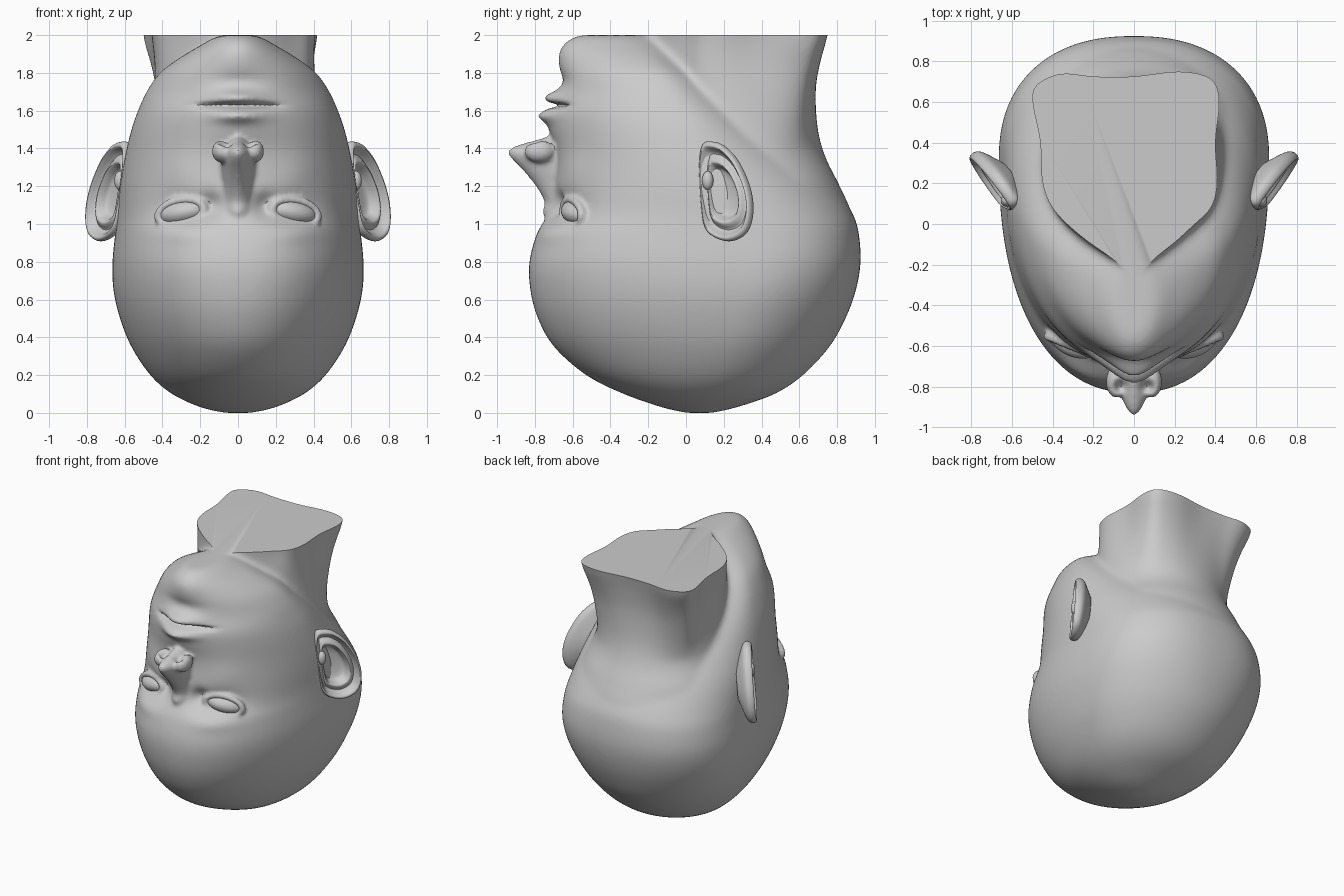
import bpy, bmesh
from math import sin, cos, pi, exp, copysign, hypot, radians
from mathutils import Matrix, Vector

cube = bpy.data.objects.get("Cube")
if cube:
    bpy.data.objects.remove(cube)

clay = bpy.data.materials.new("grey_clay")
clay.use_nodes = True
clay.diffuse_color = (0.6, 0.6, 0.6, 1)
shader = next(n for n in clay.node_tree.nodes if n.type == 'BSDF_PRINCIPLED')
shader.inputs["Base Color"].default_value = clay.diffuse_color


def spline(points, steps, closed=False):
    """Smooth curve through tuples of any length."""
    count, out = len(points), []
    for i in range(count if closed else count - 1):
        near = [points[(i + k) % count if closed else min(max(i + k, 0), count - 1)]
                for k in (-1, 0, 1, 2)]
        for j in range(steps):
            t = j / steps
            out.append(tuple(b + 0.5 * t * (c - a + t * (2*a - 5*b + 4*c - d + t * (3*b - a - 3*c + d)))
                             for a, b, c, d in zip(*near)))
    return out if closed else out + [tuple(points[-1])]


def loft(bm, rings, closed=False):
    """Skin a stack of rings; cap the ends unless it closes on itself."""
    loops = [[bm.verts.new(p) for p in ring] for ring in rings]
    size, faces = len(loops[0]), []
    pairs = list(zip(loops, loops[1:])) + ([(loops[-1], loops[0])] if closed else [])
    for low, high in pairs:
        for i in range(size):
            j = (i + 1) % size
            faces.append(bm.faces.new((low[i], low[j], high[j], high[i])))
    if not closed:
        faces += [bm.faces.new(loops[0]), bm.faces.new(loops[-1])]
    bmesh.ops.recalc_face_normals(bm, faces=faces)


def section(z, front, back, width, middle, power, sides=72):
    """Horizontal egg-shaped cross-section."""
    ring = []
    for i in range(sides):
        s, c = sin(2 * pi * i / sides), cos(2 * pi * i / sides)
        depth = back - middle if c > 0 else middle - front
        ring.append((width * copysign(abs(s) ** (2 / power), s),
                     middle + depth * copysign(abs(c) ** (2 / power), c), z))
    return ring


def ball(bm, matrix):
    bmesh.ops.create_uvsphere(bm, u_segments=40, v_segments=24, radius=1, matrix=matrix)


def make_object(name, bm):
    mesh = bpy.data.meshes.new(name)
    bm.to_mesh(mesh)
    bm.free()
    obj = bpy.data.objects.new(name, mesh)
    bpy.context.collection.objects.link(obj)
    return obj


def fuse(obj, voxel, smoothing):
    """Merge overlapping volumes into one skin and soften it."""
    remesh = obj.modifiers.new("fuse", 'REMESH')
    remesh.mode, remesh.voxel_size = 'VOXEL', voxel
    soften = obj.modifiers.new("soften", 'SMOOTH')
    soften.factor, soften.iterations = 0.5, smoothing
    graph = bpy.context.evaluated_depsgraph_get()
    mesh = bpy.data.meshes.new_from_object(obj.evaluated_get(graph))
    obj.modifiers.clear()
    obj.data = mesh


def finish(obj):
    obj.data.materials.clear()
    obj.data.materials.append(clay)
    bpy.ops.object.select_all(action='DESELECT')
    obj.select_set(True)
    bpy.context.view_layer.objects.active = obj
    bpy.ops.object.shade_smooth_by_angle(angle=radians(45))


# Skull and jaw: height, front, back, half width, widest point, roundness
skull_rows = [
    (0, 0, .14, .07, .07, 2), (.03, -.13, .27, .2, .08, 2), (.1, -.33, .47, .35, .12, 2),
    (.2, -.53, .62, .465, .17, 2), (.35, -.7, .76, .565, .22, 2), (.5, -.785, .845, .625, .26, 2.1),
    (.65, -.825, .9, .66, .3, 2.2), (.8, -.83, .925, .665, .32, 2.3), (.95, -.79, .915, .65, .3, 2.3),
    (1.05, -.735, .885, .64, .25, 2.2), (1.2, -.7, .79, .625, .15, 2.1), (1.35, -.69, .65, .6, .06, 2),
    (1.5, -.7, .46, .565, 0, 2), (1.6, -.7, .34, .53, -.04, 2), (1.7, -.67, .23, .485, -.09, 1.9),
    (1.8, -.665, .1, .415, -.14, 1.9), (1.88, -.665, 0, .31, -.22, 1.9), (1.94, -.65, -.08, .21, -.28, 2),
    (1.98, -.61, -.13, .14, -.35, 2), (2, -.56, -.17, .09, -.38, 2)]
bm = bmesh.new()
loft(bm, [section(*row) for row in spline(skull_rows, 4)])

# Neck: uneven cut outline that rounds off towards the skull
neck_rim = [(0, -.2), (.15, -.13), (.3, 0), (.38, .08), (.41, .2), (.4, .4), (.42, .6), (.38, .71),
            (.22, .745), (0, .72), (-.2, .72), (-.36, .735), (-.48, .68), (-.5, .6), (-.46, .4),
            (-.45, .2), (-.38, .05), (-.18, -.12)]
neck_rows = [(.9, .1, .8, .4), (1.05, 0, .87, .5), (1.2, -.05, .815, .52), (1.35, -.1, .74, .47),
             (1.5, -.15, .7, .45), (1.7, -.18, .69, .44), (1.85, -.2, .705, .44),
             (2, -.2, .735, .455), (2.1, -.2, .76, .47)]
rim = [(x / .455, (y - .265) / .465) for x, y in spline(neck_rim, 4, True)]
neck_rings = []
for z, front, back, width in spline(neck_rows, 4):
    blend = min(max((z - 1.4) / .55, 0), 1)
    ring = []
    for x, y in rim:
        k = blend + (1 - blend) / hypot(x, y)
        ring.append((x * k * width, (front + back) / 2 + y * k * (back - front) / 2, z))
    neck_rings.append(ring)
loft(bm, neck_rings)
head = make_object("head", bm)
fuse(head, .016, 16)

# Sculpted face forms: x, z, spread x, spread z, push forward
dabs = [(0, 1.53, .17, .09, .03), (0, 1.575, .13, .035, .06), (0, 1.67, .12, .035, .07),
        (0, 1.76, .16, .04, -.015), (0, 1.89, .13, .08, .012)]
for side in (-1, 1):
    dabs += [(side * .27, 1.08, .13, .08, -.05), (side * .14, 1.1, .06, .06, -.05),
             (side * .3, .95, .14, .05, .015), (side * .33, 1.28, .12, .1, .012)]
for v in head.data.vertices:
    x, y, z = v.co
    if y < -.3:
        v.co.y -= sum(push * exp(-((x - cx) / sx) ** 2 - ((z - cz) / sz) ** 2)
                      for cx, cz, sx, sz, push in dabs)

# Nose: height, ridge position, half width
nose_rows = [(.98, -.73, .05), (1.06, -.757, .075), (1.12, -.75, .075), (1.2, -.795, .08),
             (1.28, -.86, .09), (1.35, -.928, .095), (1.385, -.94, .09), (1.41, -.91, .07),
             (1.435, -.83, .05), (1.46, -.74, .035)]
bm = bmesh.new()
bm.from_mesh(head.data)
loft(bm, [section(z, ridge, -.5, width, -.66, 1.7) for z, ridge, width in spline(nose_rows, 4)])


def eye_frame(side):
    return (Matrix.Translation((side * .285, -.56, 1.06))
            @ Matrix.Rotation(side * radians(22), 4, 'Z')
            @ Matrix.Rotation(side * .18, 4, 'Y'))


# Nose wings and eyelids
for side in (-1, 1):
    ball(bm, Matrix.Translation((side * .088, -.775, 1.385)) @ Matrix.Diagonal((.05, .08, .06, 1)))
    lid = []
    for i in range(40):
        t = 2 * pi * i / 40
        out = Vector((cos(t), 0, sin(t)))
        centre = Vector((.132 * cos(t), -.045, .066 * sin(t)))
        lid.append([eye_frame(side) @ (centre + .023 * (cos(a) * out + sin(a) * Vector((0, -1, 0))))
                    for a in (2 * pi * k / 10 for k in range(10))])
    loft(bm, lid, closed=True)
bm.to_mesh(head.data)
bm.free()
fuse(head, .013, 4)

# Mouth crease and nostrils
for v in head.data.vertices:
    x, y, z = v.co
    if y < -.5:
        v.co.y += .05 * exp(-(x / .21) ** 4 - ((z - 1.628) / .014) ** 2)
        if z > 1.38:
            away = (Vector((abs(x), y, z)) - Vector((.068, -.8, 1.435))).length
            v.co.z -= .05 * exp(-(away / .028) ** 2)

# Flat cut across the neck
bm = bmesh.new()
bm.from_mesh(head.data)
bmesh.ops.bisect_plane(bm, geom=bm.verts[:] + bm.edges[:] + bm.faces[:], plane_co=(0, 0, 2),
                       plane_no=(0, 0, 1), clear_outer=True)
bmesh.ops.holes_fill(bm, edges=[e for e in bm.edges if e.is_boundary], sides=0)
bm.to_mesh(head.data)
bm.free()
finish(head)

# Ears: outline in depth and height, then rings of scale and relief
ear_outline = [(.1, 1.42), (.15, 1.435), (.21, 1.41), (.28, 1.33), (.34, 1.19), (.355, 1.06), (.325, .955),
               (.25, .91), (.17, .925), (.115, .98), (.095, 1.1), (.085, 1.3)]
ear_relief = [(.4, -.08), (.75, -.045), (.94, -.02), (1, .005), (.98, .03), (.91, .038), (.84, .015),
              (.76, -.005), (.68, .012), (.6, .02), (.52, -.005), (.42, -.035), (.05, -.045)]
outline = spline(ear_outline, 5, True)
for side, label in ((1, "left"), (-1, "right")):
    bm = bmesh.new()
    rings = []
    for scale, relief in spline(ear_relief, 3):
        ring = []
        for oy, oz in outline:
            y, z = .19 + scale * (oy - .19), 1.16 + scale * (oz - 1.16)
            x = .6 + .68 * (y - .1) + .1 * (1.17 - z) + .82 * relief
            ring.append((side * x, y - .57 * relief, z))
        rings.append(ring)
    loft(bm, rings)
    # small flap in front of the ear opening
    ball(bm, Matrix.Translation((side * .625, .115, 1.23)) @ Matrix.Diagonal((.03, .03, .05, 1)))
    finish(make_object(label + "_ear", bm))

    bm = bmesh.new()
    ball(bm, eye_frame(side) @ Matrix.Diagonal((.14, .095, .068, 1)))
    finish(make_object(label + "_eyeball", bm))
